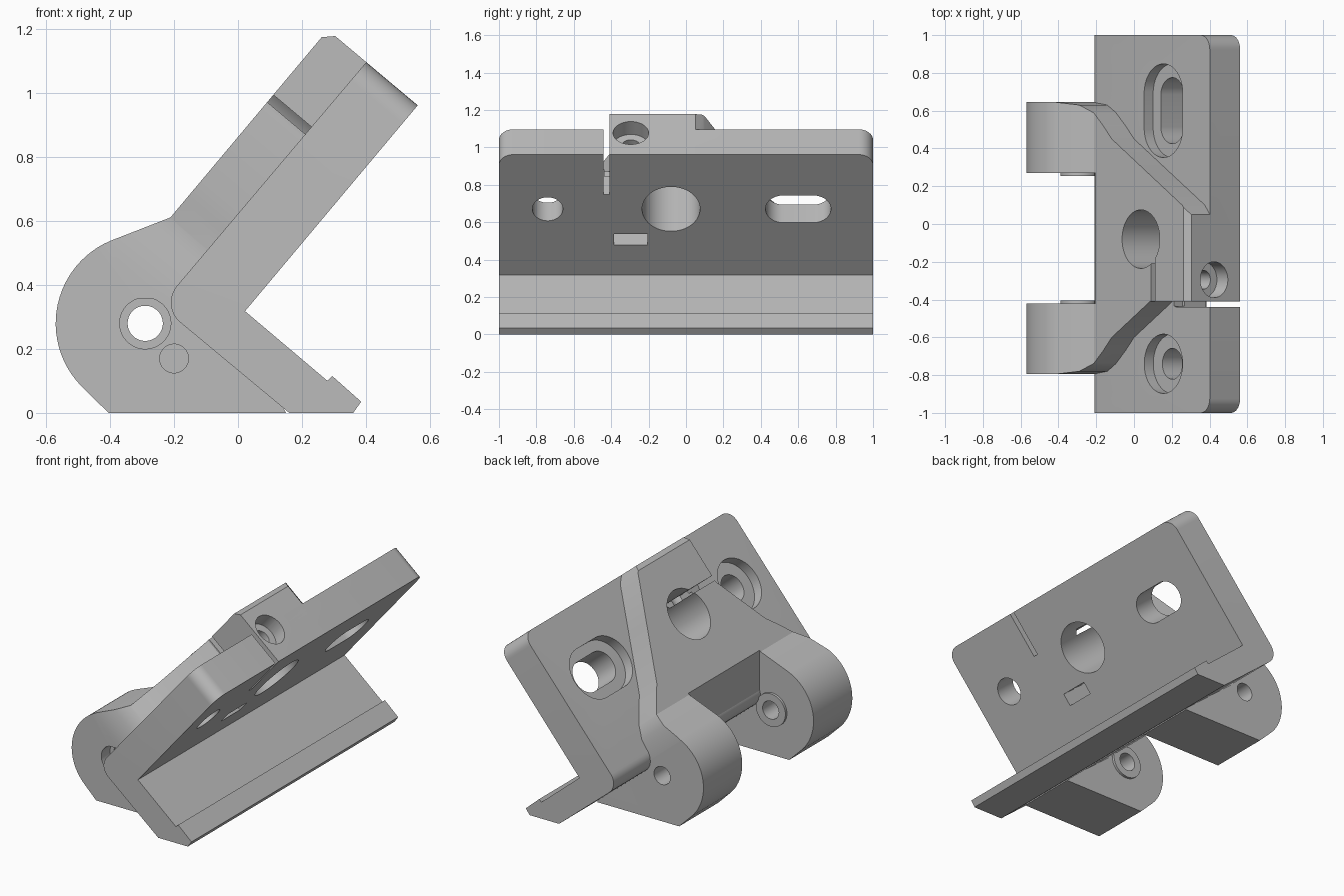
import bpy, bmesh
from math import sin, cos, pi, radians
from mathutils import Vector

cube = bpy.data.objects.get("Cube")
if cube:
    bpy.data.objects.remove(cube, do_unlink=True)

grey = bpy.data.materials.new("satin grey")
grey.use_nodes = True
grey.diffuse_color = (0.5, 0.5, 0.5, 1)
for node in grey.node_tree.nodes:
    if node.type == 'BSDF_PRINCIPLED':
        node.inputs["Base Color"].default_value = (0.5, 0.5, 0.5, 1)

# Directions of the tilted plate: U runs up it, N points out of its back
U = Vector((cos(radians(50)), 0, sin(radians(50))))
N = Vector((-U.z, 0, U.x))
CORNER = Vector((0.022, 0, 0.318))
LENGTH, THICK, RAISED = 0.84, 0.21, 0.367


def side_frame(p, q, w):      # drawn in x, z; extruded along y
    return Vector((p, w, q))


def plate_frame(p, q, w):     # drawn in u, y; extruded along n
    return CORNER + U * p + N * w + Vector((0, q, 0))


def screw_frame(p, q, w):     # drawn in y, n; extruded along u
    return plate_frame(w, p, q)


def on_plate(u, n):
    v = plate_frame(u, 0, n)
    return (v.x, v.z)


def make_object(name, bm):
    bmesh.ops.recalc_face_normals(bm, faces=bm.faces[:])
    mesh = bpy.data.meshes.new(name)
    bm.to_mesh(mesh)
    bm.free()
    ob = bpy.data.objects.new(name, mesh)
    bpy.context.collection.objects.link(ob)
    return ob


def prism_mesh(points, frame, start, end):
    bm = bmesh.new()
    a = [bm.verts.new(frame(p, q, start)) for p, q in points]
    b = [bm.verts.new(frame(p, q, end)) for p, q in points]
    bm.faces.new(a)
    bm.faces.new(b[::-1])
    for i in range(len(a)):
        j = (i + 1) % len(a)
        bm.faces.new((a[i], b[i], b[j], a[j]))
    return bm


def prism(name, points, frame, start, end):
    ob = make_object(name, prism_mesh(points, frame, start, end))
    ob.hide_render = True
    return ob


def slot(cp, cq, r, half=0.0, steps=48):
    """Circle, or a slot stretched along the second axis."""
    pts = []
    for i in range(steps):
        t = 2 * pi * (i + 0.5) / steps
        shift = half if sin(t) > 0 else -half
        pts.append((cp + r * cos(t), cq + r * sin(t) + shift))
    return pts


def rect(p0, p1, q0, q1):
    return [(p0, q0), (p1, q0), (p1, q1), (p0, q1)]


def cut(ob, cutters):
    for c in cutters:
        m = ob.modifiers.new("cut", 'BOOLEAN')
        m.operation = 'DIFFERENCE'
        m.solver = 'EXACT'
        m.object = c
    bpy.context.view_layer.update()
    deps = bpy.context.evaluated_depsgraph_get()
    mesh = bpy.data.meshes.new_from_object(ob.evaluated_get(deps))
    ob.modifiers.clear()
    ob.data = mesh


# Angled plate with its lower leg
profile = [(0.16, 0), (0.36, 0), (0.385, 0.035), (0.295, 0.115), (0.28, 0.1),
           (CORNER.x, CORNER.z), on_plate(LENGTH, 0), on_plate(LENGTH, THICK)]
for i in range(9):
    t = radians(140 + 90 * i / 8)
    profile.append((-0.13 + 0.08 * cos(t), 0.345 + 0.08 * sin(t)))
bm = prism_mesh(profile, side_frame, -1, 1)
corners = []
for e in bm.edges:
    ends = [v.co - CORNER for v in e.verts]
    if all(d.dot(U) > LENGTH - 0.01 for d in ends) and abs(ends[0].y - ends[1].y) < 0.01:
        corners.append(e)
bmesh.ops.bevel(bm, geom=corners, offset=0.075, offset_type='OFFSET', segments=8,
                profile=0.5, affect='EDGES')
plate = make_object("angled_plate", bm)

# Half width of the raised hinge body as it narrows up the plate
FLARE = [(-0.12, 0.645), (0, 0.63), (0.07, 0.59), (0.15, 0.52), (0.22, 0.45),
         (0.8, 0.1), (LENGTH, 0.05)]
CENTRE_Y, FLAT_SIDE = -0.075, -0.41


def left_side(u):
    if u <= FLARE[0][0]:
        return FLARE[0][1]
    for (u0, y0), (u1, y1) in zip(FLARE, FLARE[1:]):
        if u <= u1:
            return y0 + (y1 - y0) * (u - u0) / (u1 - u0)
    return FLARE[-1][1]


def right_side(u):
    return min(FLAT_SIDE, 2 * CENTRE_Y - left_side(u))


# Hinge body: chamfered side outline, bent to the flare on both sides
PX, PZ, PR, CH = -0.29, 0.28, 0.28, 0.03
outline = [(0.15, 0), (-0.405, 0)]
for i in range(25):
    t = radians(223 - 110 * i / 24)
    outline.append((PX + PR * cos(t), PZ + PR * sin(t)))
outline += [on_plate(0.0745, RAISED), on_plate(LENGTH - CH, RAISED),
            on_plate(LENGTH, RAISED - CH), on_plate(LENGTH, 0.1), on_plate(0, 0.1)]
bm = bmesh.new()
face = bm.faces.new([bm.verts.new((x, 0, z)) for x, z in outline])
bmesh.ops.inset_region(bm, faces=[face], thickness=CH, use_even_offset=True,
                       use_boundary=True)
for v in bm.verts:
    v.co.y = -CH if v.is_boundary else 0
for u in [f[0] for f in FLARE[:-1]] + [0.535]:
    bmesh.ops.bisect_plane(bm, geom=bm.verts[:] + bm.edges[:] + bm.faces[:], dist=1e-5,
                           plane_co=CORNER + U * u, plane_no=U)
rim = [e for e in bm.edges if e.is_boundary]
rim_pairs = [tuple(e.verts) for e in rim]
left_verts = bm.verts[:]
copy = bmesh.ops.duplicate(bm, geom=bm.verts[:] + bm.edges[:] + bm.faces[:])
twin = copy["vert_map"]
twins = {v: twin[v] for v in left_verts}
for v, w in twins.items():
    u = (v.co - CORNER).dot(U)
    depth = v.co.y
    v.co.y = left_side(u) + depth
    w.co.y = right_side(u) - depth
for a, b in rim_pairs:
    bm.faces.new((a, b, twins[b], twins[a]))
body = make_object("hinge_body", bm)

# Raised rings round the pivot on the inner faces of the arms
bosses = []
for name, y0, y1 in (("left_pivot_ring", 0.255, 0.28), ("right_pivot_ring", -0.43, -0.405)):
    ring = prism(name, slot(PX, PZ, 0.1), side_frame, y0, y1)
    ring.hide_render = False
    bosses.append(ring)

# Cutters shared by several parts
HOLE_U, SCREW_Y, SCREW_N = 0.46, -0.295, 0.18
pivot = prism("pivot_cutter", slot(PX, PZ, 0.055), side_frame, -1.2, 1.2)
bore = prism("bore_cutter", slot(HOLE_U, -0.08, 0.155, steps=64), plate_frame, -0.2, 0.6)
screw = prism("screw_cutter", slot(SCREW_Y, SCREW_N, 0.05), screw_frame, 0.25, 1)
screw_head = prism("screw_head_cutter", slot(SCREW_Y, SCREW_N, 0.095), screw_frame, 0.75, 1)
nut = prism("nut_cutter", rect(0.21, 0.285, -0.385, -0.205), plate_frame, -0.1, 0.27)
cross_slit = prism("cross_slit_cutter", rect(0.545, 0.575, -0.435, -0.15), plate_frame, 0.15, 0.6)
shared = [bore, screw, screw_head, nut, cross_slit]

# Cutters for the plate: clamp slit, mounting hole and mounting slot
plate_cuts = [
    prism("slit_cutter", rect(0.56, 1, -0.44, FLAT_SIDE), plate_frame, -0.2, 0.6),
    prism("hole_cutter", slot(HOLE_U, -0.74, 0.082), plate_frame, -0.2, 0.6),
    prism("hole_recess_cutter", slot(HOLE_U, -0.74, 0.157), plate_frame, 0.15, 0.6),
    prism("slot_cutter", slot(HOLE_U, 0.6, 0.095, 0.08), plate_frame, -0.2, 0.6),
    prism("slot_recess_cutter", slot(HOLE_U, 0.6, 0.158, 0.09), plate_frame, 0.15, 0.6),
]

# Cutters for the body: gap between the arms, flat-topped recess, pin hole
gap = [(-0.7, -0.1), (0.25, -0.1), (-0.15, 0.3), (-0.205, 0.36), (-0.205, 0.8), (-0.7, 0.8)]
flat_circle = [(x, min(z, PZ + 0.076)) for x, z in slot(PX, PZ, 0.08)]
body_cuts = [
    prism("gap_cutter", gap, side_frame, -0.42, 0.27),
    prism("pivot_recess_cutter", flat_circle, side_frame, -1, -0.71),
    prism("pin_cutter", slot(-0.2, 0.17, 0.045), side_frame, -1, -0.72),
]

cut(plate, shared + plate_cuts)
cut(body, body_cuts + shared + [pivot])
for ring in bosses:
    cut(ring, [pivot])

for c in shared + plate_cuts + body_cuts + [pivot]:
    bpy.data.objects.remove(c, do_unlink=True)

# Finish: one colour, smooth curves with sharp edges
for ob in [plate, body] + bosses:
    ob.data.materials.clear()
    ob.data.materials.append(grey)
    bpy.ops.object.select_all(action='DESELECT')
    ob.select_set(True)
    bpy.context.view_layer.objects.active = ob
    bpy.ops.object.shade_smooth_by_angle(angle=radians(28))
